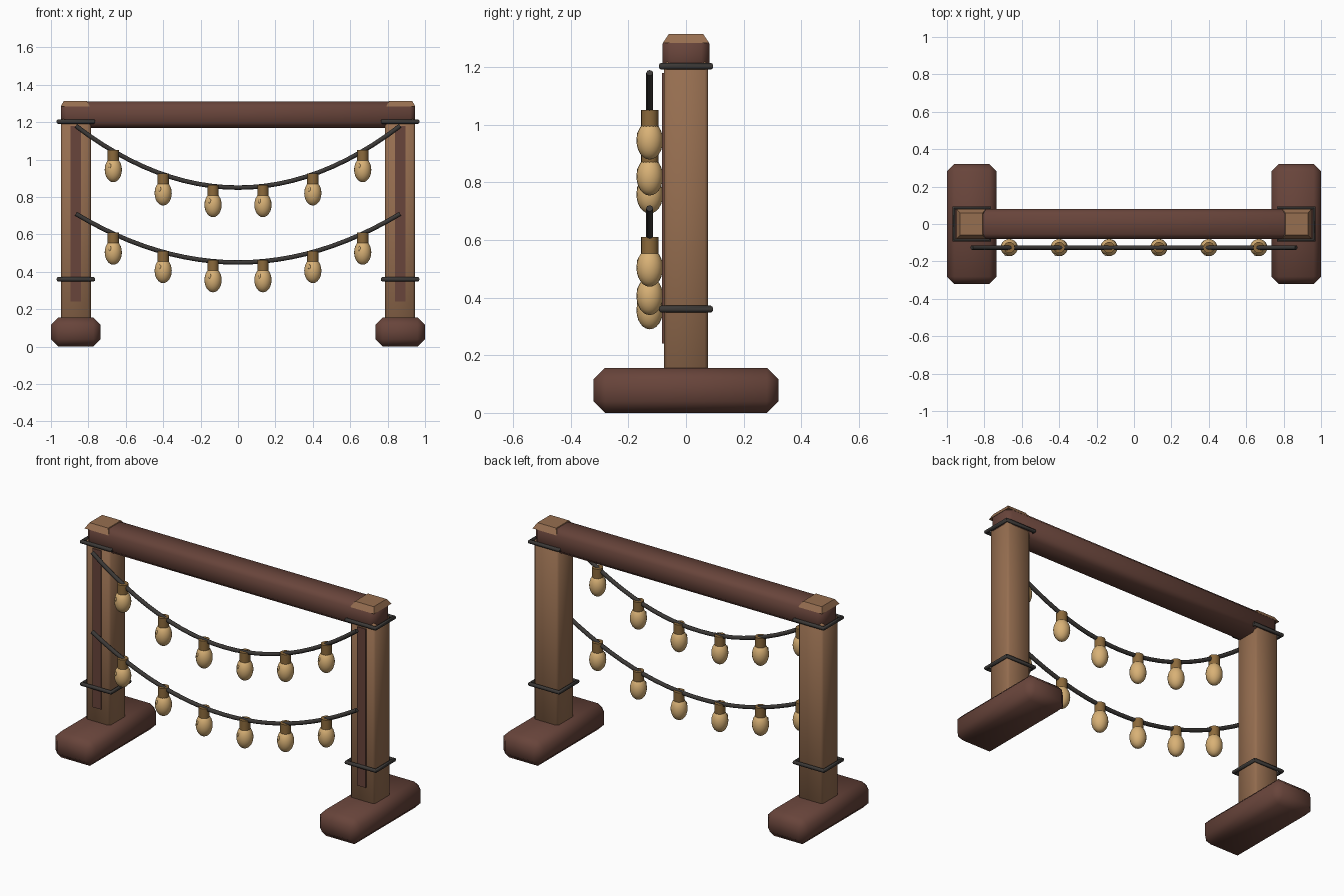
import bpy

if "Cube" in bpy.data.objects:
    bpy.data.objects.remove(bpy.data.objects["Cube"])


def material(name, rgb):
    m = bpy.data.materials.new(name)
    m.use_nodes = True
    m.diffuse_color = (*rgb, 1)
    m.node_tree.nodes["Principled BSDF"].inputs["Base Color"].default_value = (*rgb, 1)
    return m


DARK = material("dark_wood", (0.138, 0.058, 0.043))
LIGHT = material("light_wood", (0.305, 0.156, 0.08))
METAL = material("black_metal", (0.045, 0.041, 0.038))
GLASS = material("warm_glass", (0.69, 0.44, 0.18))
BRASS = material("aged_brass", (0.262, 0.144, 0.045))


def finish(obj, name, mat, angle=None):
    obj.name = name
    obj.data.materials.append(mat)
    if angle is None:
        bpy.ops.object.shade_smooth()
    else:
        bpy.ops.object.shade_smooth_by_angle(angle=angle)
    return obj


def box(name, low, high, mat, bevel=0.0):
    center = [(a + b) / 2 for a, b in zip(low, high)]
    bpy.ops.mesh.primitive_cube_add(size=1, location=center)
    obj = bpy.context.object
    obj.scale = [b - a for a, b in zip(low, high)]
    bpy.ops.object.transform_apply(location=False, rotation=False, scale=True)
    if bevel:
        mod = obj.modifiers.new("Chamfer", "BEVEL")
        mod.width = bevel
        mod.segments = 1
        return finish(obj, name, mat)
    return finish(obj, name, mat, 0.3)


def wire(name, points, radius, cyclic=False):
    curve = bpy.data.curves.new(name, "CURVE")
    curve.dimensions = "3D"
    curve.bevel_depth = radius
    curve.bevel_resolution = 2
    curve.use_fill_caps = True
    spline = curve.splines.new("POLY")
    spline.points.add(len(points) - 1)
    for p, co in zip(spline.points, points):
        p.co = (*co, 1)
    spline.use_cyclic_u = cyclic
    obj = bpy.data.objects.new(name, curve)
    bpy.context.collection.objects.link(obj)
    bpy.ops.object.select_all(action="DESELECT")
    obj.select_set(True)
    bpy.context.view_layer.objects.active = obj
    bpy.ops.object.convert(target="MESH")
    return finish(bpy.context.object, name, METAL, 0.9)


def ellipsoid(name, loc, scale, mat, segments=20, rings=12):
    bpy.ops.mesh.primitive_uv_sphere_add(segments=segments, ring_count=rings, radius=1, location=loc)
    obj = bpy.context.object
    obj.scale = scale
    return finish(obj, name, mat)


# Crossbeam
box("crossbeam", (-0.947, -0.081, 1.17), (0.947, 0.081, 1.31), DARK, 0.028)

# Both uprights with their feet, caps, inlays and metal bands
for side, s in (("left", 1), ("right", -1)):
    cx = 0.867 * s
    box(f"{side}_foot", (cx - 0.133, -0.321, 0), (cx + 0.133, 0.321, 0.156), DARK, 0.04)
    box(f"{side}_post", (cx - 0.08, -0.077, 0.13), (cx + 0.08, 0.077, 1.22), LIGHT, 0.012)
    box(f"{side}_inlay", (cx - 0.028, -0.083, 0.24), (cx + 0.028, -0.07, 1.18), DARK)

    cap = box(f"{side}_beam_cap", (cx - 0.076, -0.081, 1.283), (cx + 0.081, 0.081, 1.314), LIGHT)
    cap.location.x = 0.87 * s
    for v in cap.data.vertices:
        if v.co.z > 0:
            v.co.x *= 0.78
            v.co.y *= 0.74

    for label, z in (("upper", 1.203), ("lower", 0.36)):
        ring = [(cx + 0.095 * a, 0.086 * b, z) for a, b in ((-1, -1), (1, -1), (1, 1), (-1, 1))]
        wire(f"{side}_{label}_band", ring, 0.012, cyclic=True)

# Two sagging strings of bulbs
Y = -0.126
SPAN = 0.867
for row, dip, rise in (("upper", 0.85, 0.33), ("lower", 0.45, 0.26)):
    def sag(x):
        return dip + rise * (x / SPAN) ** 2

    xs = [SPAN * (i / 12 - 1) for i in range(25)]
    wire(f"{row}_string", [(x, Y, sag(x)) for x in xs], 0.012)

    for i in range(6):
        x = (i - 2.5) * 0.2667
        z = sag(x)
        bpy.ops.mesh.primitive_cylinder_add(vertices=16, radius=0.03, depth=0.062,
                                            location=(x, Y, z - 0.025))
        finish(bpy.context.object, f"{row}_socket_{i + 1}", BRASS, 0.6)
        ellipsoid(f"{row}_bulb_{i + 1}", (x, Y, z - 0.1), (0.046, 0.046, 0.066), GLASS)
        ellipsoid(f"{row}_bulb_glint_{i + 1}", (x - 0.018, Y - 0.038, z - 0.08),
                  (0.008, 0.006, 0.013), GLASS, 10, 6)
